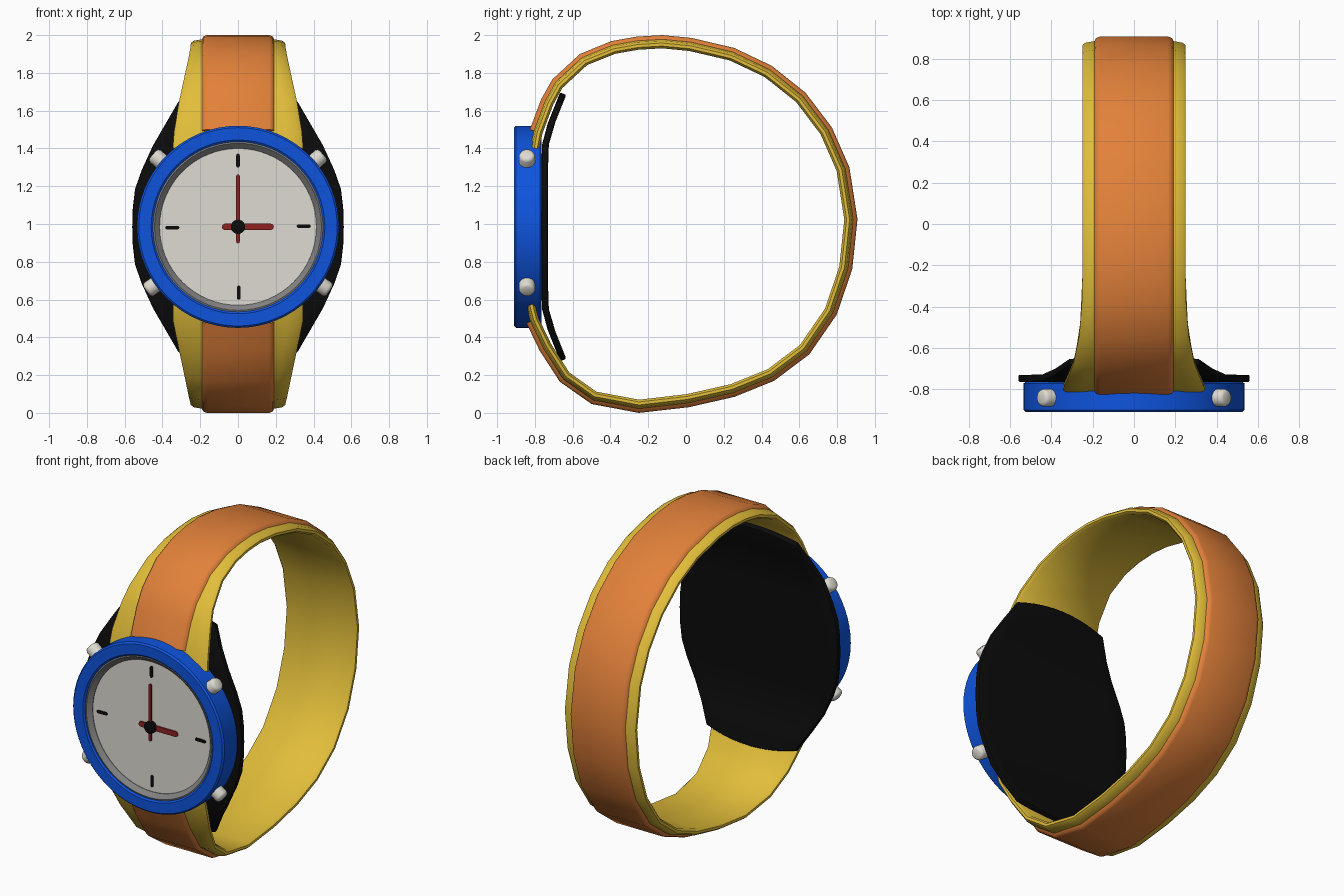
import bpy, bmesh, math
from mathutils import Vector

if "Cube" in bpy.data.objects:
    bpy.data.objects.remove(bpy.data.objects["Cube"])

CZ = 0.985      # height of the dial centre


def material(name, r, g, b):
    lin = [((c / 255 + 0.055) / 1.055) ** 2.4 if c > 10 else c / 255 / 12.92 for c in (r, g, b)]
    m = bpy.data.materials.new(name)
    m.diffuse_color = (*lin, 1)
    m.use_nodes = True
    m.node_tree.nodes["Principled BSDF"].inputs["Base Color"].default_value = m.diffuse_color
    return m


ORANGE = material("orange", 226, 129, 58)
YELLOW = material("yellow", 226, 190, 58)
BLUE = material("blue", 14, 84, 222)
WHITE = material("off white", 222, 219, 209)
GREY = material("grey", 130, 130, 130)
RED = material("dark red", 142, 32, 32)
BLACK = material("black", 11, 11, 11)


def finish(name, bm, mat, bevel=0, solid=0, angle=35):
    """Turn a bmesh into a shaded object."""
    bmesh.ops.recalc_face_normals(bm, faces=bm.faces)
    me = bpy.data.meshes.new(name)
    bm.to_mesh(me)
    bm.free()
    ob = bpy.data.objects.new(name, me)
    bpy.context.collection.objects.link(ob)
    me.materials.append(mat)
    bpy.ops.object.select_all(action='DESELECT')
    ob.select_set(True)
    bpy.context.view_layer.objects.active = ob
    if solid:
        s = ob.modifiers.new("thickness", 'SOLIDIFY')
        s.thickness, s.offset = solid, 0
        bpy.ops.object.modifier_apply(modifier=s.name)
    if bevel:
        b = ob.modifiers.new("bevel", 'BEVEL')
        b.width, b.segments = bevel, 2
        b.limit_method, b.angle_limit = 'ANGLE', math.radians(50)
        bpy.ops.object.modifier_apply(modifier=b.name)
    bpy.ops.object.shade_smooth_by_angle(angle=math.radians(angle))
    return ob


def skin(bm, rings, closed=False):
    """Bridge equal rings of points; cap the ends unless closed."""
    vs = [[bm.verts.new(p) for p in ring] for ring in rings]
    n = len(vs[0])
    for i in range(len(vs) if closed else len(vs) - 1):
        a, b = vs[i], vs[(i + 1) % len(vs)]
        for j in range(n):
            k = (j + 1) % n
            bm.faces.new((a[j], a[k], b[k], b[j]))
    if not closed:
        bm.faces.new(vs[0])
        bm.faces.new(vs[-1])


def lathe(name, profile, mat, closed=False, steps=64):
    """Revolve (radius, y) points round the dial axis."""
    rings = []
    for r, y in profile:
        rings.append([(r * math.cos(2 * math.pi * i / steps), y, CZ + r * math.sin(2 * math.pi * i / steps))
                      for i in range(steps)])
    bm = bmesh.new()
    skin(bm, rings, closed)
    return finish(name, bm, mat)


def bar(name, x, z, length, width, y, thick, mat, upright=False):
    """Round-ended flat bar facing the front."""
    r, h = width / 2, length / 2 - width / 2
    pts = []
    for i in range(14):
        side, k = (1, i) if i < 7 else (-1, i - 7)
        a = math.pi * k / 6 - math.pi / 2
        u, v = side * (h + r * math.cos(a)), side * r * math.sin(a)
        pts.append((v, u) if upright else (u, v))
    bm = bmesh.new()
    skin(bm, [[(x + u, yy, z + v) for u, v in pts] for yy in (y, y + thick)])
    return finish(name, bm, mat)


def interp(table, t):
    """Piecewise linear lookup in ascending (key, value) pairs."""
    if t <= table[0][0]:
        return table[0][1]
    for (a, p), (b, q) in zip(table, table[1:]):
        if t <= b:
            return p + (q - p) * (t - a) / (b - a)
    return table[-1][1]


# Strap outer path (y, z), from the top of the case round to the bottom
PATH = [(-.845, 1.41), (-.827, 1.50), (-.767, 1.66), (-.708, 1.765), (-.562, 1.90), (-.395, 1.968),
        (-.262, 1.992), (-.125, 2.0), (.03, 1.985), (.255, 1.932), (.453, 1.838), (.633, 1.695),
        (.773, 1.51), (.865, 1.30), (.908, 1.025), (.88, .76), (.798, .52), (.653, .31),
        (.467, .17), (.257, .085), (.015, .03), (-.25, 0), (-.50, .047), (-.668, .165),
        (-.775, .33), (-.845, .475), (-.868, .56)]
WIDTH = [(-.84, .345), (-.8, .325), (-.7, .29), (-.6, .268), (-.4, .253), (-.25, .25)]


def strap(name, half, first, last, mat, flare):
    """Sweep a mirrored (x, depth) section along the path."""
    section = half + [(-x, d) for x, d in reversed(half)]
    rings = []
    for i in range(first, last):
        y, z = PATH[i]
        a, b = PATH[max(i - 1, 0)], PATH[min(i + 1, len(PATH) - 1)]
        t = Vector((b[0] - a[0], b[1] - a[1])).normalized()
        ny, nz = t.y, -t.x                      # inward normal
        s = interp(WIDTH, y) / .25 if flare else 1
        rings.append([(x * s, y + ny * d, z + nz * d) for x, d in section])
    bm = bmesh.new()
    skin(bm, rings)
    return finish(name, bm, mat, angle=50)


strap("strap_base", [(.19, .022), (.235, .03), (.25, .042), (.25, .058), (.235, .07)],
      0, len(PATH), YELLOW, True)
strap("strap_centre_band", [(.165, 0), (.185, .008), (.197, .035)],
      1, len(PATH) - 1, ORANGE, False)

# Back plate: flat middle, ends bent backwards and bulging outwards
HALF = [(0, .56), (.1, .557), (.2, .545), (.3, .51), (.43, .45), (.54, .385), (.66, .315)]
BEND = [(0, -.748), (.42, -.748), (.53, -.72), (.705, -.65)]
bm = bmesh.new()
rows = []
for off, w in [(-o, w) for o, w in reversed(HALF[1:])] + HALF:
    row = []
    for k in range(13):
        u = k / 6 - 1
        o = abs(off) + .045 * (1 - u * u) * (abs(off) / .66) ** 4
        row.append(bm.verts.new((u * w, interp(BEND, o), CZ + math.copysign(o, off))))
    rows.append(row)
for a, b in zip(rows, rows[1:]):
    for k in range(12):
        bm.faces.new((a[k], a[k + 1], b[k + 1], b[k]))
finish("back_plate", bm, BLACK, bevel=.008, solid=.035)

# Case, inner ring and dial
lathe("case", [(.45, -.765), (.527, -.765), (.535, -.772), (.535, -.9), (.525, -.91),
               (.46, -.91), (.45, -.902)], BLUE, closed=True)
lathe("inner_ring", [(.452, -.80), (.452, -.897), (.442, -.9), (.415, -.875), (.41, -.80)],
      GREY, closed=True)
lathe("dial", [(.43, -.78), (.43, -.872)], WHITE)

# Hour marks
for name, x, z in (("mark_top", 0, .35), ("mark_bottom", .004, -.348),
                   ("mark_right", .348, .004), ("mark_left", -.348, -.004)):
    bar(name, x, CZ + z, .075, .019, -.878, .008, BLACK, upright=abs(z) > .1)

# Hands and centre cap
bar("hour_hand", .052, CZ, .275, .034, -.882, .008, RED)
bar("minute_hand", 0, 1.08, .365, .019, -.891, .008, RED, upright=True)
lathe("centre_cap", [(.038, -.872), (.038, -.896), (.032, -.9)], BLACK, steps=24)

# Push buttons pointing outwards from the case rim
for name, deg in (("upper", 40.5), ("lower", -35)):
    for label, side in (("right", 1), ("left", -1)):
        a = math.radians(deg)
        d = Vector((side * math.cos(a), 0, math.sin(a)))
        e = Vector((-d.z, 0, d.x))
        rings = []
        for dist, r in ((.50, .043), (.575, .043), (.587, .037), (.592, .026)):
            c = d * dist + Vector((0, -.842, CZ))
            rings.append([c + r * (math.cos(t) * e + math.sin(t) * Vector((0, 1, 0)))
                          for t in (2 * math.pi * i / 20 for i in range(20))])
        bm = bmesh.new()
        skin(bm, rings)
        finish(f"{name}_{label}_button", bm, WHITE, angle=50)
